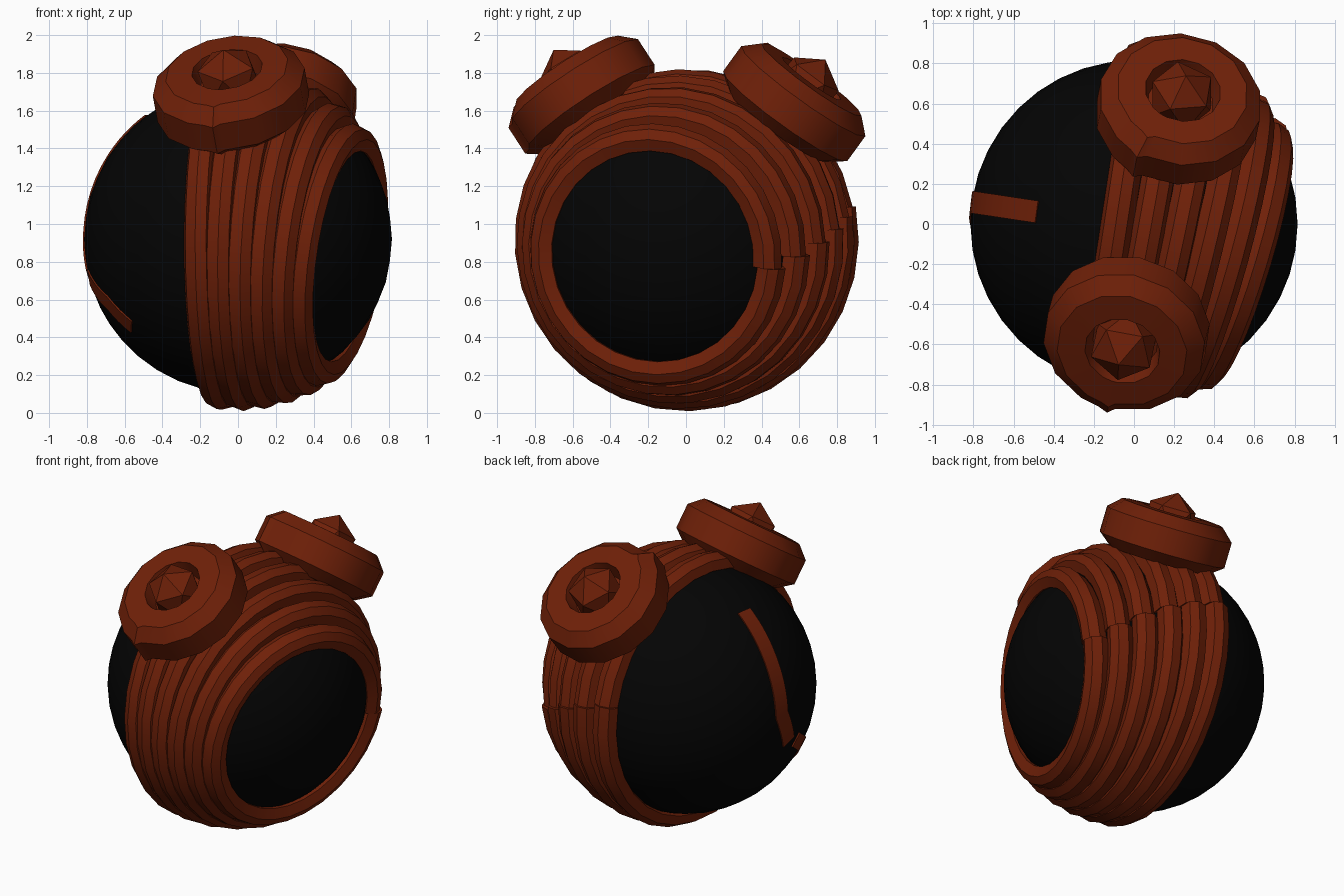
import bpy, bmesh, math
from mathutils import Vector, Matrix

cube = bpy.data.objects.get("Cube")
if cube:
    bpy.data.objects.remove(cube, do_unlink=True)

CENTRE = Vector((0, 0, 0.92))
RADIUS = 0.815


def make_material(name, rgb):
    m = bpy.data.materials.new(name)
    m.use_nodes = True
    m.diffuse_color = (*rgb, 1)
    bsdf = m.node_tree.nodes["Principled BSDF"]
    bsdf.inputs["Base Color"].default_value = (*rgb, 1)
    bsdf.inputs["Roughness"].default_value = 0.8
    return m


BROWN = make_material("rust brown", (0.16, 0.0145, 0.0025))
BLACK = make_material("soft black", (0.0012, 0.0012, 0.0012))


def finish(name, bm, mat, smooth=None):
    bmesh.ops.recalc_face_normals(bm, faces=bm.faces)
    mesh = bpy.data.meshes.new(name)
    bm.to_mesh(mesh)
    bm.free()
    mesh.materials.append(mat)
    ob = bpy.data.objects.new(name, mesh)
    bpy.context.collection.objects.link(ob)
    if smooth:
        bpy.ops.object.select_all(action='DESELECT')
        ob.select_set(True)
        bpy.context.view_layer.objects.active = ob
        bpy.ops.object.shade_smooth_by_angle(angle=math.radians(smooth))


def loft(bm, sections, closed_section=True, caps=True):
    """Join a row of equal point sections with quads."""
    rows = [[bm.verts.new(p) for p in s] for s in sections]
    n = len(rows[0])
    for a, b in zip(rows, rows[1:]):
        for j in range(n if closed_section else n - 1):
            k = (j + 1) % n
            bm.faces.new((a[j], a[k], b[k], b[j]))
    if caps:
        bm.faces.new(rows[0])
        bm.faces.new(rows[-1])


# Round black body
bm = bmesh.new()
bmesh.ops.create_icosphere(bm, subdivisions=4, radius=RADIUS,
                           matrix=Matrix.Translation(CENTRE))
finish("body_ball", bm, BLACK, 30)

# Overlapping coils wrapped around the body, tilting more towards the opening
COIL = [(-0.083, 0.0), (-0.06, 0.06), (0.0, 0.085), (0.055, 0.065),
        (0.08, 0.0), (0.0, -0.06)]
COILS, STEPS = 6, 30
for i in range(COILS):
    t = i / (COILS - 1)
    axis = Vector((1, -0.15, 0)).lerp(Vector((1, -0.3, -0.15)), t).normalized()
    e1 = (Vector((0, 1, 0)) - axis * axis.y).normalized()
    e2 = axis.cross(e1)
    start = math.radians(11 - 15 * t)
    sections = []
    for s in range(STEPS + 1):
        f = s / STEPS
        phi = start + math.tau * f
        out = e1 * math.cos(phi) + e2 * math.sin(phi)
        # each coil drifts a little so its two ends meet in a step
        theta = math.radians(96 - 47.5 * t + 1.0 * (f - 0.5))
        radial = axis * math.cos(theta) + out * math.sin(theta)
        along = axis * math.sin(theta) - out * math.cos(theta)
        mid = CENTRE + radial * (0.815 + 0.016 * f)
        sections.append([mid + along * u + radial * v for u, v in COIL])
    bm = bmesh.new()
    loft(bm, sections)
    finish(f"coil_{i + 1}", bm, BROWN, 28)

# Two coiled buns with faceted knobs
BUN = [(0.0, -0.16), (0.32, -0.16), (0.41, -0.09), (0.41, 0.075),
       (0.33, 0.15), (0.19, 0.155), (0.165, 0.05), (0.0, 0.05)]


def make_bun(name, centre, normal, seam_dir):
    n = Vector(normal).normalized()
    sx = Vector(seam_dir)
    sx = (sx - n * sx.dot(n)).normalized()
    sy = n.cross(sx)
    centre = Vector(centre)
    sections = []
    # the last angles form the raised loose end of the coil
    steps = [(360 * k / 14, 0.98 + 0.03 * k / 14) for k in range(14)]
    steps += [(348, 1.01), (355, 1.06), (360, 0.98)]
    for deg, grow in steps:
        a = math.radians(deg)
        d = sx * math.cos(a) + sy * math.sin(a)
        sections.append([centre + d * r * (grow if r > 0.3 else 1) + n * h
                         for r, h in BUN])
    bm = bmesh.new()
    loft(bm, sections, closed_section=False, caps=False)
    bmesh.ops.remove_doubles(bm, verts=bm.verts, dist=1e-4)
    finish(name, bm, BROWN, 28)
    frame = Matrix((sx, sy, n)).transposed().to_4x4()
    bm = bmesh.new()
    bmesh.ops.create_icosphere(bm, subdivisions=1, radius=0.175, matrix=(
        Matrix.Translation(centre + n * 0.105) @ frame))
    finish(name + "_knob", bm, BROWN)


make_bun("front_bun", (-0.035, -0.55, 1.69), (-0.15, -0.54, 0.83), (-0.08, -0.6, -0.5))
make_bun("back_bun", (0.225, 0.575, 1.645), (0.12, 0.58, 0.80), (-0.12, -0.22, 0.1))


# Thin brown bands lying on the dark side of the body
def make_band(name, points, width, samples=6):
    dirs = [(Vector(p) - CENTRE).normalized() for p in points]
    path = [a.slerp(b, k / samples) for a, b in zip(dirs, dirs[1:])
            for k in range(samples)] + [dirs[-1]]
    sections = []
    for k, d in enumerate(path):
        run = path[min(k + 1, len(path) - 1)] - path[max(k - 1, 0)]
        side = d.cross(run).normalized() * width / 2
        sections.append([CENTRE + (d * RADIUS + side * s).normalized() * r
                         for s, r in ((-1, 0.813), (-1, 0.822), (1, 0.822), (1, 0.813))])
    bm = bmesh.new()
    loft(bm, sections)
    finish(name, bm, BROWN, 30)


make_band("side_band", [(-0.48, 0.06, 1.57), (-0.68, 0.09, 1.37),
                        (-0.81, 0.11, 0.96), (-0.79, 0.02, 0.74)], 0.11)
make_band("lower_band", [(-0.78, -0.07, 0.72), (-0.69, -0.28, 0.58),
                         (-0.57, -0.37, 0.45)], 0.10)
